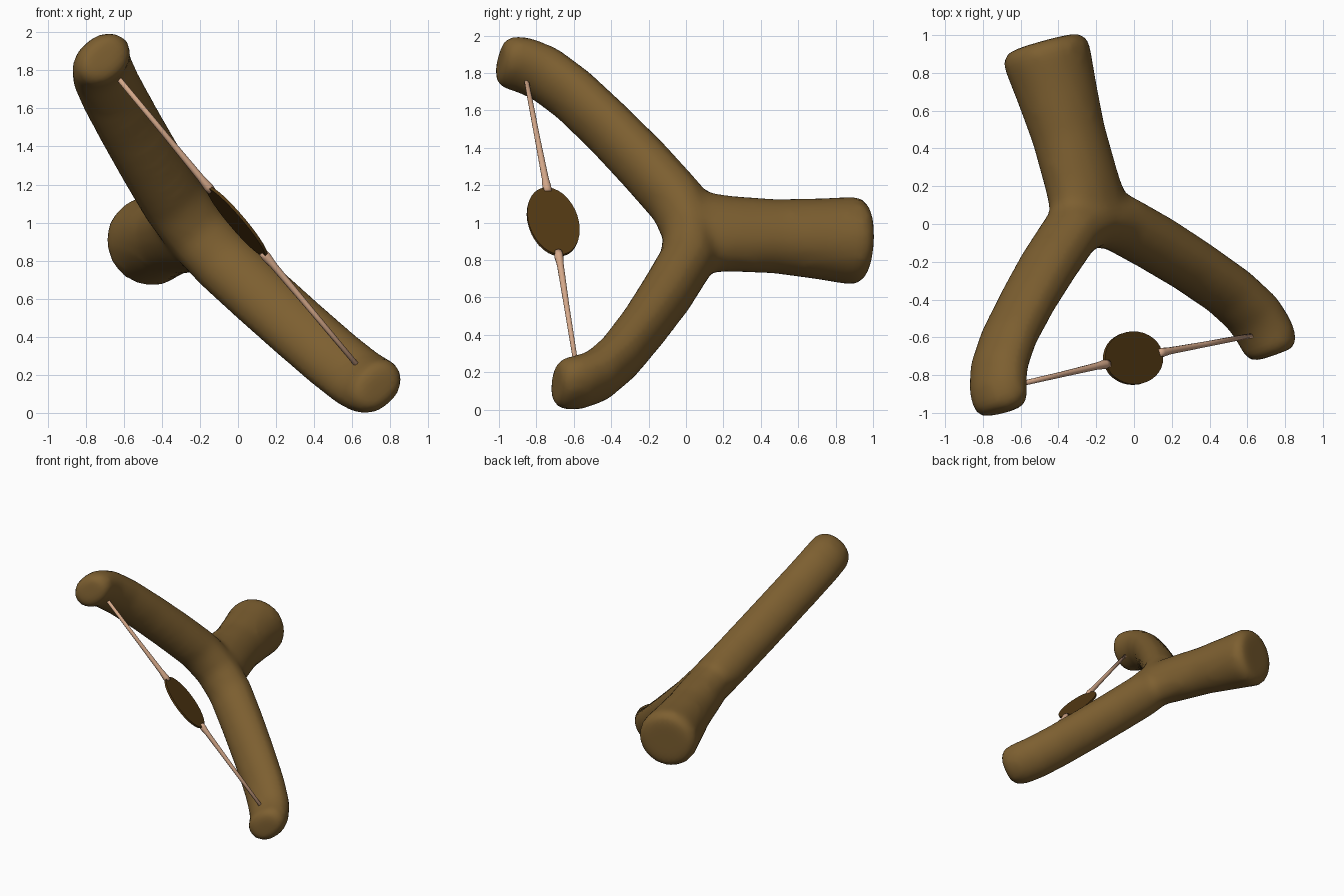
import bpy, bmesh, math
from mathutils import Matrix, Vector

if "Cube" in bpy.data.objects:
    bpy.data.objects.remove(bpy.data.objects["Cube"])

# Upright fork frame: X across the fork, Y through its thickness, Z from handle to prongs
X = Vector((0.634, 0.133, -0.762)).normalized()
Z = Vector((0.268, -0.962, 0.054))
Z = (Z - X * Z.dot(X)).normalized()
Y = Z.cross(X)
FRAME = Matrix.Translation((-0.49, 0.95, 0.89)) @ Matrix((X, Y, Z)).transposed().to_4x4()


def material(name, color):
    m = bpy.data.materials.new(name)
    m.diffuse_color = (*color, 1)
    m.use_nodes = True
    m.node_tree.nodes["Principled BSDF"].inputs["Base Color"].default_value = m.diffuse_color
    return m


wood = material("brown_wood", (0.205, 0.115, 0.030))
leather = material("dark_leather", (0.090, 0.042, 0.007))
rubber = material("tan_rubber", (0.66, 0.39, 0.25))


def loft(bm, stations, depth=0.0, sides=24):
    """Closed tube through (x, z, in-plane radius, thickness radius) stations."""
    rings = []
    for i, (x, z, a, b) in enumerate(stations):
        p, q = stations[max(i - 1, 0)], stations[min(i + 1, len(stations) - 1)]
        t = Vector((q[0] - p[0], 0, q[1] - p[1])).normalized()
        side = Vector((t.z, 0, -t.x))
        ring = []
        for k in range(sides):
            ang = math.tau * k / sides
            pos = Vector((x, depth, z)) + side * a * math.cos(ang)
            ring.append(bm.verts.new(pos + Vector((0, b * math.sin(ang), 0))))
        rings.append(ring)
    for r, s in zip(rings, rings[1:]):
        for k in range(sides):
            j = (k + 1) % sides
            bm.faces.new((r[k], r[j], s[j], s[k]))
    bm.faces.new(rings[0][::-1])
    bm.faces.new(rings[-1])


def finish(name, bm, mat):
    bmesh.ops.recalc_face_normals(bm, faces=bm.faces)
    mesh = bpy.data.meshes.new(name)
    bm.to_mesh(mesh)
    bm.free()
    mesh.materials.append(mat)
    ob = bpy.data.objects.new(name, mesh)
    ob.matrix_world = FRAME
    bpy.context.collection.objects.link(ob)
    for p in mesh.polygons:
        p.use_smooth = True
    return ob


# Wooden fork: handle and a mirrored pair of prongs, blended into one body
bm = bmesh.new()
loft(bm, [(0, -0.01, 0.17, 0.17), (0, 0.01, 0.225, 0.22), (0, 0.06, 0.24, 0.235),
          (0, 0.25, 0.22, 0.215), (0, 0.5, 0.205, 0.19), (0, 0.75, 0.22, 0.18),
          (0, 0.9, 0.25, 0.17), (0, 1.0, 0.18, 0.14)], 0.015)
prong = [(0.20, 1.01, 0.15, 0.175), (0.45, 1.16, 0.145, 0.175), (0.69, 1.32, 0.135, 0.175),
         (0.92, 1.49, 0.13, 0.175), (1.06, 1.63, 0.13, 0.175), (1.115, 1.74, 0.13, 0.172),
         (1.13, 1.83, 0.125, 0.165), (1.135, 1.87, 0.09, 0.12)]
loft(bm, [(-x, z, a, b) for x, z, a, b in prong[::-1]] + [(0, 0.97, 0.145, 0.175)] + prong, 0.015)
fork = finish("wooden_fork", bm, wood)
remesh = fork.modifiers.new("blend", 'REMESH')
remesh.mode = 'VOXEL'
remesh.voxel_size = 0.03
remesh.use_smooth_shade = True
smooth = fork.modifiers.new("soften", 'SMOOTH')
smooth.factor = 0.5
smooth.iterations = 8

# Elastic bands, thicker towards the pouch
for s, name in ((-1, "left_band"), (1, "right_band")):
    bm = bmesh.new()
    loft(bm, [(s * 1.03, 1.745, 0.013, 0.013), (s * 0.6, 1.74, 0.015, 0.015),
              (s * 0.3, 1.735, 0.019, 0.019), (s * 0.24, 1.735, 0.025, 0.025),
              (s * 0.21, 1.735, 0.022, 0.022)], 0.03, 10)
    finish(name, bm, rubber)

# Flat oval pouch
bm = bmesh.new()
bmesh.ops.create_cone(bm, cap_ends=True, segments=32, radius1=1, radius2=1, depth=0.016,
                      matrix=Matrix.Translation((0, 0.03, 1.733))
                      @ Matrix.Diagonal((0.235, 1, 0.142, 1))
                      @ Matrix.Rotation(math.pi / 2, 4, 'X'))
pouch = finish("leather_pouch", bm, leather)
for p in pouch.data.polygons:
    p.use_smooth = False
